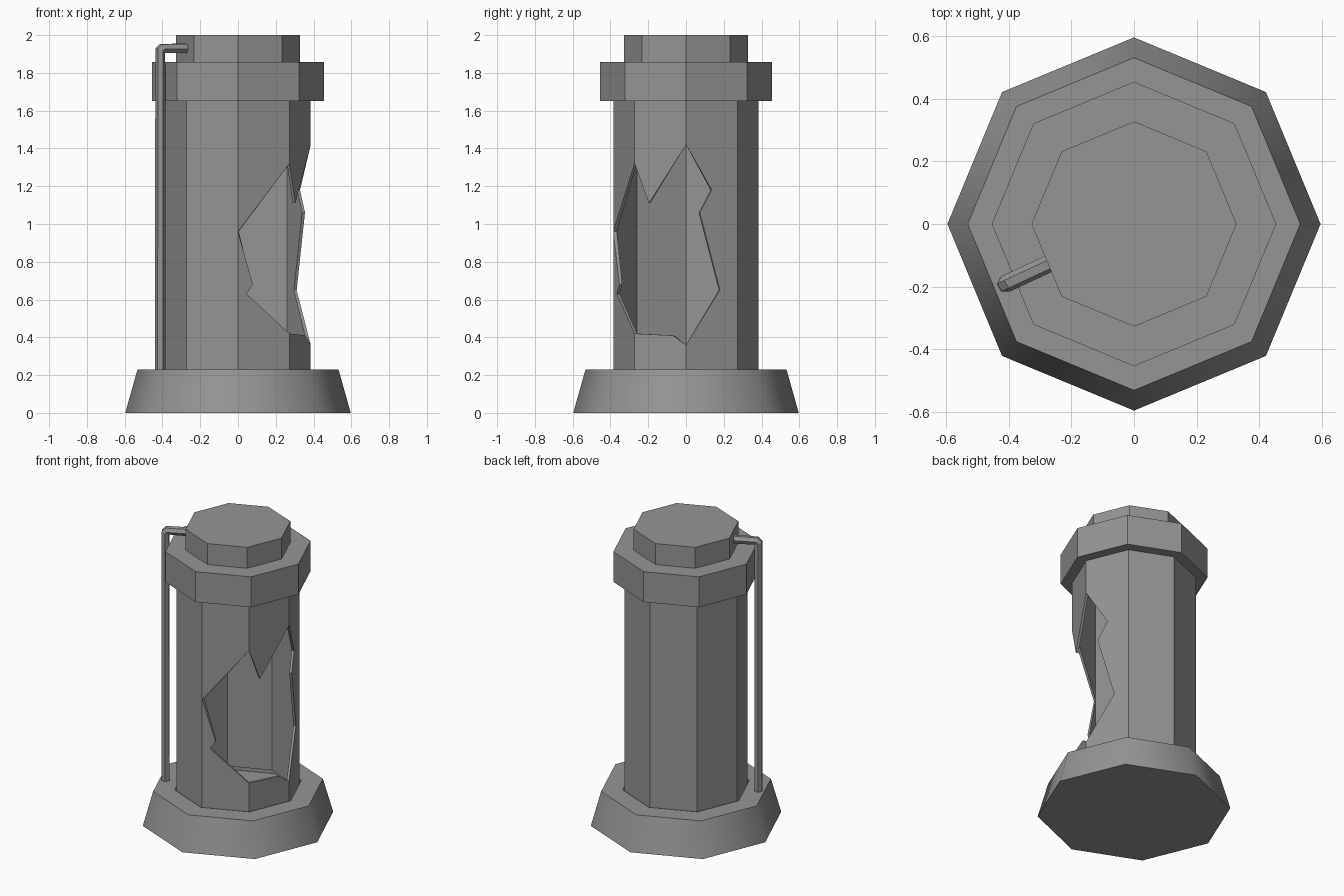
import bpy, bmesh, math

if "Cube" in bpy.data.objects:
    bpy.data.objects.remove(bpy.data.objects["Cube"])

# Dark grey shared by every part
grey = bpy.data.materials.new("dark_grey")
grey.diffuse_color = (0.3, 0.3, 0.3, 1)
grey.use_nodes = True
grey.node_tree.nodes["Principled BSDF"].inputs["Base Color"].default_value = grey.diffuse_color


def make_object(name, bm):
    bmesh.ops.remove_doubles(bm, verts=bm.verts, dist=1e-5)
    bmesh.ops.recalc_face_normals(bm, faces=bm.faces)
    mesh = bpy.data.meshes.new(name)
    bm.to_mesh(mesh)
    bm.free()
    mesh.materials.append(grey)
    ob = bpy.data.objects.new(name, mesh)
    bpy.context.collection.objects.link(ob)
    return ob


def corner(r, i):
    a = math.radians(45 * i)
    return r * math.cos(a), r * math.sin(a)


def octagon_stack(name, profile):
    """Closed eight-sided solid from (radius, z) rings, bottom to top."""
    bm = bmesh.new()
    rings = [[bm.verts.new((*corner(r, i), z)) for i in range(8)] for r, z in profile]
    bm.faces.new(rings[0][::-1])
    bm.faces.new(rings[-1])
    for lo, hi in zip(rings, rings[1:]):
        for i in range(8):
            j = (i + 1) % 8
            bm.faces.new((lo[i], lo[j], hi[j], hi[i]))
    return make_object(name, bm)


# Flared base with a shallow socket for the tube
base = octagon_stack("base", [(0.597, 0), (0.532, 0.23), (0.397, 0.23), (0.397, 0.155)])

# Collar and top cap
octagon_stack("collar", [(0.455, 1.65), (0.455, 1.857)])
octagon_stack("top_cap", [(0.328, 1.85), (0.328, 2.0)])

# Broken tube: each side is drawn as (fraction across the side, z)
R, Z0, Z1 = 0.385, 0.19, 1.66
plain = [[(0, Z0), (1, Z0), (1, Z1), (0, Z1)]]
sides = {i: plain for i in range(8)}
sides[5] = [[(0, Z0), (1, Z0), (1, 0.96), (1, Z1), (0, Z1)]]
sides[6] = [
    [(0, Z0), (1, Z0), (1, 0.42), (0.17, 0.63), (0.29, 0.68), (0, 0.96)],
    [(0, 0.96), (1, 1.32), (1, Z1), (0, Z1)],
]
sides[7] = [
    [(0, Z0), (1, Z0), (1, 0.36), (0.75, 0.41), (0, 0.42)],
    [(0, 1.32), (0.28, 1.11), (1, 1.42), (1, Z1), (0, Z1)],
]
sides[0] = [[(0, Z0), (1, Z0), (1, Z1), (0, Z1), (0, 1.42), (0.5, 1.18),
             (0.27, 1.06), (0.66, 0.65), (0, 0.36)]]
bm = bmesh.new()
for i, polys in sides.items():
    (ax, ay), (bx, by) = corner(R, i), corner(R, i + 1)
    for poly in polys:
        bm.faces.new([bm.verts.new((ax + (bx - ax) * u, ay + (by - ay) * u, z))
                      for u, z in poly])
tube = make_object("broken_tube", bm)
# make sure the shell faces outward before thickening inward
side = max(tube.data.polygons, key=lambda p: p.area)
if side.normal.dot(side.center) < 0:
    tube.data.flip_normals()
wall = tube.modifiers.new("wall", 'SOLIDIFY')
wall.thickness = 0.016
wall.offset = -1
wall.use_even_offset = True

# Side pipe, rising from the base and bending into the cap
curve = bpy.data.curves.new("side_pipe", 'CURVE')
curve.dimensions = '3D'
curve.bevel_depth = 0.028
curve.bevel_resolution = 1
curve.use_fill_caps = True
path = [(0.454, 0.2), (0.454, 1.918), (0.442, 1.93), (0.29, 1.93)]
spline = curve.splines.new('POLY')
spline.points.add(len(path) - 1)
ang = math.radians(205)
for p, (r, z) in zip(spline.points, path):
    p.co = (r * math.cos(ang), r * math.sin(ang), z, 1)
spline.use_smooth = False
curve.materials.append(grey)
pipe = bpy.data.objects.new("side_pipe", curve)
bpy.context.collection.objects.link(pipe)

# Smooth shading round the base flare only
bpy.context.view_layer.objects.active = base
base.select_set(True)
bpy.ops.object.shade_smooth_by_angle(angle=math.radians(60))
